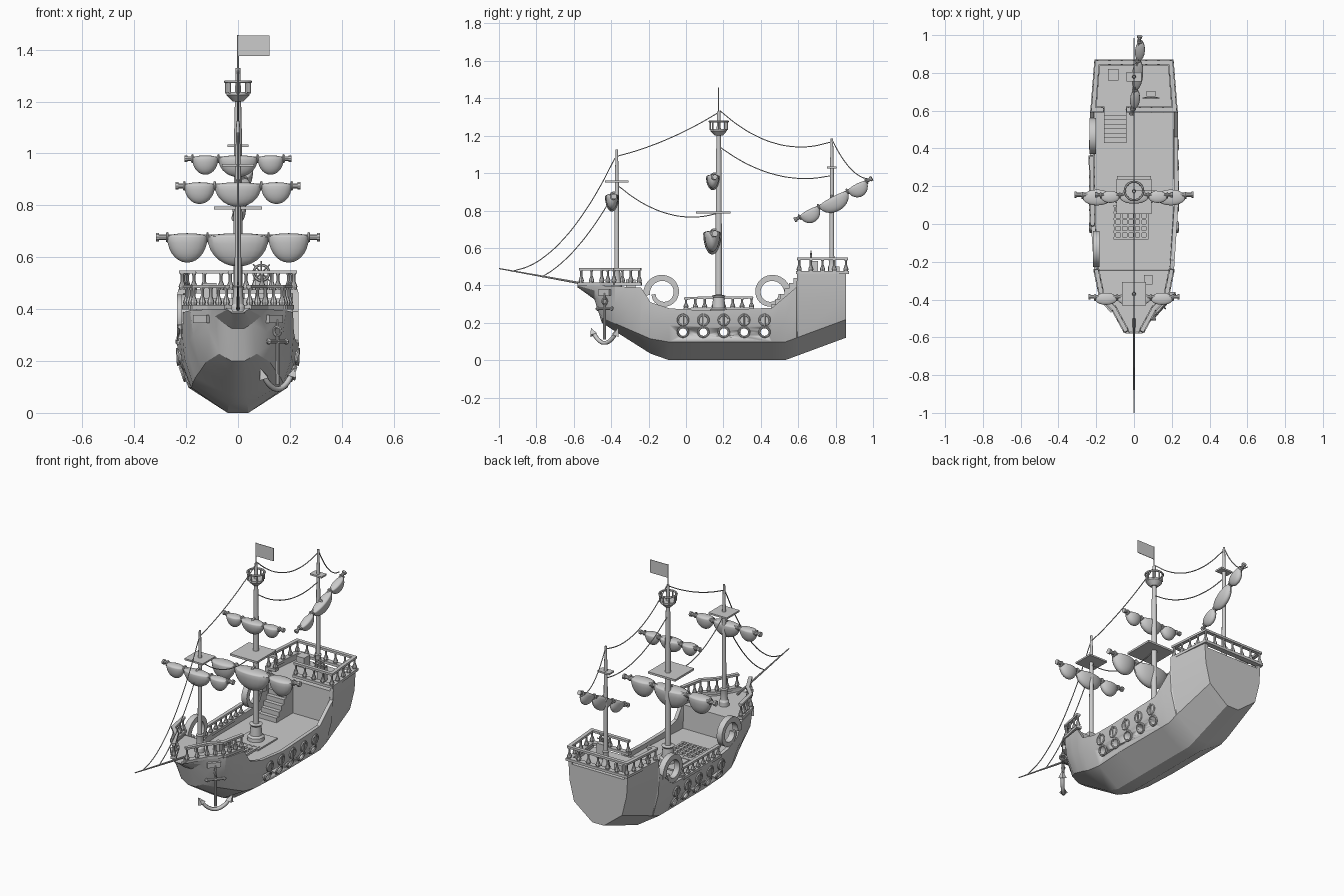
import bpy, bmesh, math
from mathutils import Vector as V, Matrix

if "Cube" in bpy.data.objects:
    bpy.data.objects.remove(bpy.data.objects["Cube"])

def make(name, bm):
    bmesh.ops.recalc_face_normals(bm, faces=bm.faces)
    me = bpy.data.meshes.new(name)
    bm.to_mesh(me)
    bm.free()
    ob = bpy.data.objects.new(name, me)
    bpy.context.collection.objects.link(ob)
    return ob

def loft(name, rings):
    bm = bmesh.new()
    vs = [[bm.verts.new(p) for p in r] for r in rings]
    n = len(rings[0])
    for a, b in zip(vs, vs[1:]):
        for i in range(n):
            bm.faces.new((a[i], a[(i + 1) % n], b[(i + 1) % n], b[i]))
    bm.faces.new(vs[0])
    bm.faces.new(vs[-1])
    return make(name, bm)

def lathe(name, prof, loc=(0, 0, 0), n=14, axis=(0, 0, 1)):
    q = V(axis).to_track_quat('Z', 'Y')
    return loft(name, [[V(loc) + q @ V((r * math.cos(i * math.tau / n), r * math.sin(i * math.tau / n), z))
                        for i in range(n)] for r, z in prof])

def tube(name, p, q, r0, r1=None, n=10):
    d = V(q) - V(p)
    return lathe(name, [(r0, 0), (r1 or r0, d.length)], p, n, d)

def beam(name, p, q, w, h):
    p, q = V(p), V(q)
    d = (q - p).normalized()
    s = d.cross(V((0, 0, 1))).normalized() * w / 2
    u, e = V((0, 0, h / 2)), d * w * .4
    return loft(name, [[c - s - u, c + s - u, c + s + u, c - s + u] for c in (p - e, q + e)])

def box(name, c, s):
    bm = bmesh.new()
    bmesh.ops.create_cube(bm, size=1, matrix=Matrix.Translation(c) @ Matrix.Diagonal((*s, 1)))
    return make(name, bm)

def torus(name, loc, R, r, axis=(0, 0, 1), n=20):
    q = V(axis).to_track_quat('Z', 'Y')
    bm = bmesh.new()
    def pt(i, j):
        a, b = i * math.tau / n, j * math.tau / 6
        k = R + r * math.cos(b)
        return V(loc) + q @ V((k * math.cos(a), k * math.sin(a), r * math.sin(b)))
    g = [[bm.verts.new(pt(i, j)) for j in range(6)] for i in range(n)]
    for i in range(n):
        for j in range(6):
            a, b = g[i], g[(i + 1) % n]
            bm.faces.new((a[j], b[j], b[(j + 1) % 6], a[(j + 1) % 6]))
    return make(name, bm)

def rope(name, pts, r=.003):
    cu = bpy.data.curves.new(name, 'CURVE')
    cu.dimensions, cu.bevel_depth, cu.bevel_resolution = '3D', r, 1
    cu.use_fill_caps = True
    sp = cu.splines.new('BEZIER')
    sp.bezier_points.add(len(pts) - 1)
    for b, p in zip(sp.bezier_points, pts):
        b.co = p
        b.handle_left_type = b.handle_right_type = 'AUTO'
    bpy.context.collection.objects.link(bpy.data.objects.new(name, cu))

def along(line, y):
    for (a, u), (b, v) in zip(line, line[1:]):
        if y <= b:
            return u + (v - u) * (y - a) / (b - a)

def ramp(y, a, b):
    return max(0, min(1, (y - a) / (b - a)))

# Hull: keel, half-breadth and sheer lines give every cross-section
keel = [(-.58, .39), (-.49, .325), (-.45, .2), (-.38, .155), (-.19, .035), (-.09, 0), (.53, 0), (.855, .12)]
breadth = [(-.58, .045), (-.45, .12), (-.38, .185), (-.24, .212), (.1, .235), (.59, .233), (.855, .202)]
sheer = [(-.58, .405), (-.24, .388), (-.19, .31), (-.09, .277), (.1, .265), (.46, .28), (.59, .39), (.595, .465),
         (.855, .465)]
rings = []
for y in sorted({p[0] for p in keel + breadth + sheer} | {-.245, -.31}):
    zk, xt, zt = along(keel, y), along(breadth, y), along(sheer, y)
    f = ramp(y, -.58, -.1)
    cx = xt * (.56 + .25 * ramp(y, -.5, -.2))
    cz = zk + .002 + .095 * f
    dz = min(zt - .005, .385) if y < -.242 else .24 if y < .592 else .44
    h = [(.02 + .02 * f, zk), (cx, cz), (cx + (xt - cx) * .8, (cz + zt) / 2), (xt, zt), (xt - .022, zt), (xt - .024, dz)]
    rings.append([V((x, y, z)) for x, z in h] + [V((-x, y, z)) for x, z in reversed(h)])
hull = loft("hull", rings)

# Gun ports: open lower row, framed upper row
for k in range(5):
    y = -.016 + k * .109
    cut = tube("port_cutter", (-.4, y, .15), (.4, y, .15), .023, n=16)
    cut.hide_render = True
    cut.display_type = 'WIRE'
    m = hull.modifiers.new("port", 'BOOLEAN')
    m.operation, m.object, m.solver = 'DIFFERENCE', cut, 'EXACT'
    for s in (-1, 1):
        torus("lower_port_ring", (s * .214, y, .15), .027, .006, (s, 0, -.35))
        torus("upper_port_ring", (s * .23, y, .215), .027, .006, (s, 0, -.1))
        tube("upper_port_lid", (s * .215, y, .215), (s * .232, y, .215), .024, n=16)
        tube("port_hinge", (s * .236, y, .25), (s * .232, y, .18), .004, n=6)

# Railings
def rail(name, path, h, gap=.055):
    for p, q in zip(path, path[1:]):
        p, q = V(p), V(q)
        up = V((0, 0, h))
        beam(name + "_base", p, q, .032, .016)
        beam(name + "_cap", p + up, q + up, .022, .013)
        n = max(1, round((q - p).length / gap))
        for i in range(n + 1):
            lathe(name + "_baluster", [(.009, 0), (.014, h * .25), (.006, h * .55), (.006, h * .8), (.01, h)],
                  p.lerp(q, i / n), 8)
for s in (-1, 1):
    rail("bow_rail", [(s * x, y, .407) for x, y in ((.198, -.25), (.17, -.385), (.105, -.45), (.045, -.56))], .08)
rail("poop_rail", [(x, y, .468) for x, y in ((-.03, .605), (.215, .605), (.195, .855), (-.195, .855), (-.215, .605),
                                            (-.17, .605))], .075, .07)
rail("waist_rail", [(-.22, 0, .272), (-.224, .35, .275)], .06, .05)

# Scrolls on the port side
for cy, x, s in ((-.122, -.2, 1), (.455, -.218, -1)):
    rr = []
    for i in range(37):
        t = i / 36
        a = math.pi * (1.05 - 2.0 * t)
        r, w = .108 - .045 * t, .036 - .014 * t
        rr.append([V((x + dx, cy + s * k * math.cos(a), .36 + k * math.sin(a)))
                   for dx, k in ((-.018, r), (.018, r), (.018, r - w), (-.018, r - w))])
    loft("scroll", rr)

# Stairs, deck furniture
for i in range(7):
    z, y = .24 + .2 * (i + 1) / 7, .43 + i * .024
    box("stair_step", (-.1, (y + .6) / 2, (z + .24) / 2), (.12, .6 - y, z - .24))
box("mast_plate", (0, .16, .243), (.18, .19, .012))
for i in range(6):
    box("grate_bar", (-.1 + i * .034, .01, .246), (.012, .18, .012))
    box("grate_slat", (-.015, -.075 + i * .034, .246), (.185, .012, .012))
box("poop_chest", (-.11, .79, .47), (.055, .06, .06))
box("bow_chest", (.075, -.295, .405), (.045, .05, .05))
box("wheel_stand", (.09, .69, .485), (.05, .03, .09))
hub = V((.09, .668, .54))
torus("steering_wheel", hub, .03, .005, (0, 1, 0))
for i in range(4):
    a = i * math.pi / 4
    d = V((math.cos(a), 0, math.sin(a))) * .046
    tube("wheel_spoke", hub - d, hub + d, .003, n=6)

# Masts and platforms
def mast(name, y, z0, z1, r, base):
    lathe(name, [(base, 0), (base * .95, .025), (base * .72, .035), (base * .62, .09), (base * .75, .1), (r, .105),
                 (r * .85, (z1 - z0) * .75), (r * .5, z1 - z0)], (0, y, z0))
mast("fore_mast", -.37, .385, 1.125, .013, .03)
mast("main_mast", .175, .245, 1.33, .018, .05)
mast("mizzen_mast", .78, .44, 1.185, .013, .026)
box("fore_platform", (0, -.37, .955), (.125, .125, .01))
box("main_platform", (0, .145, .79), (.185, .185, .012))
box("mizzen_platform", (0, .78, 1.03), (.08, .05, .01))
lathe("nest_floor", [(.02, 1.2), (.045, 1.225), (.045, 1.237)], (0, .175, 0))
torus("nest_rim", (0, .175, 1.276), .049, .006)
for i in range(8):
    a = i * math.tau / 8
    c, s = .045 * math.cos(a), .175 + .045 * math.sin(a)
    tube("nest_post", (c, s, 1.23), (c, s, 1.276), .005, n=6)
tube("flag_pole", (0, .175, 1.32), (0, .175, 1.457), .003, n=6)
box("flag", (.061, .175, 1.415), (.12, .003, .08))
tube("bowsprit", (0, -.5, .4), (0, -1, .49), .007, .003)

# Yards with furled sails
def yard(name, p, q, r, depth, belly):
    p, q = V(p), V(q)
    L, ax = (q - p).length, (q - p).normalized()
    side = V((0, 0, 1)).cross(ax).normalized()
    up = ax.cross(side)
    tube(name + "_yard", p, q, r)
    for e in (p, q):
        tube(name + "_yard_end", e - ax * .006, e + ax * .006, r * 1.5)
    cuts = (.06, .31, .69, .94)
    for a, b in zip(cuts, cuts[1:]):
        k = 1.15 if a == .31 else 1
        c = p + ax * L * (a + b) / 2 - side * belly * .35
        bm = bmesh.new()
        bmesh.ops.create_uvsphere(bm, u_segments=20, v_segments=14, radius=1)
        for v in bm.verts:
            x, y, z = v.co
            z = z * depth * k if z < 0 else z * r * 1.4
            v.co = c + ax * x * L * (b - a) / 2 + side * y * belly * k + up * z
        make(name + "_sail", bm)
    for t in cuts:
        torus(name + "_tie", p + ax * L * t - side * .004, r * 1.35, .005, ax, 12)
    torus(name + "_parrel", p.lerp(q, .5), r * 2, .007, ax, 14)
def square_yard(name, half, y, z, r, depth, belly):
    yard(name, (-half, y, z), (half, y, z), r, depth, belly)
square_yard("fore", .235, -.385, .875, .01, .07, .032)
square_yard("main_lower", .31, .155, .677, .011, .098, .042)
square_yard("main_upper", .2, .155, .98, .009, .062, .032)
yard("mizzen", (-.012, .585, .752), (.03, .99, .97), .009, .06, .026)

# Rigging: sagging ropes between two points
def rigging(y0, z0, y1, z1, sag):
    pts = []
    for i in range(7):
        t = i / 6
        pts.append((0, y0 + (y1 - y0) * t, z0 + (z1 - z0) * t - 4 * sag * t * (1 - t)))
    rope("rigging_rope", pts)
rigging(-.93, .475, -.38, 1.08, .13)
rigging(-.77, .445, -.38, .9, .06)
rigging(-.37, 1.09, .175, 1.325, .025)
rigging(-.36, .93, .17, .785, .075)
rigging(.18, 1.335, .77, 1.165, .09)
rigging(.18, 1.14, .77, .985, .07)
rigging(.785, 1.17, .985, .968, .05)

# Anchor and hawse blocks
for s in (-1, 1):
    D, c = V((s * .67, .74, 0)), V((s * .135, -.43, .362))
    beam("hawse_block", c - D * .025, c + D * .025, .035, .03)
A, d = V((.152, -.435, 0)), V((.67, .74, 0))
at = lambda u, z: A + d * u + V((0, 0, z))
tube("anchor_shank", at(0, .11), at(0, .3), .009, .007)
tube("anchor_stock", at(-.05, .275), at(.05, .275), .008)
for u in (-.05, .05):
    lathe("anchor_stock_knob", [(.004, -.012), (.013, 0), (.004, .012)], at(u, .275), 8, d)
torus("anchor_ring", at(0, .315), .018, .005, d)
tube("anchor_rope", at(0, .325), at(0, .36), .005)
rope("anchor_arms", [at(u * .0425, .092 + .0145 * u * u) for u in (-2, -1, 0, 1, 2)], .011)
for s in (-1, 1):
    lathe("anchor_fluke", [(.024, 0), (.002, .04)], at(s * .08, .135), 4, d * s * .5 + V((0, 0, 1)))

# Smooth shading with crisp edges
for o in bpy.data.objects:
    if o.type == 'MESH':
        o.select_set(True)
        bpy.context.view_layer.objects.active = o
bpy.ops.object.shade_smooth_by_angle(angle=math.radians(30))
